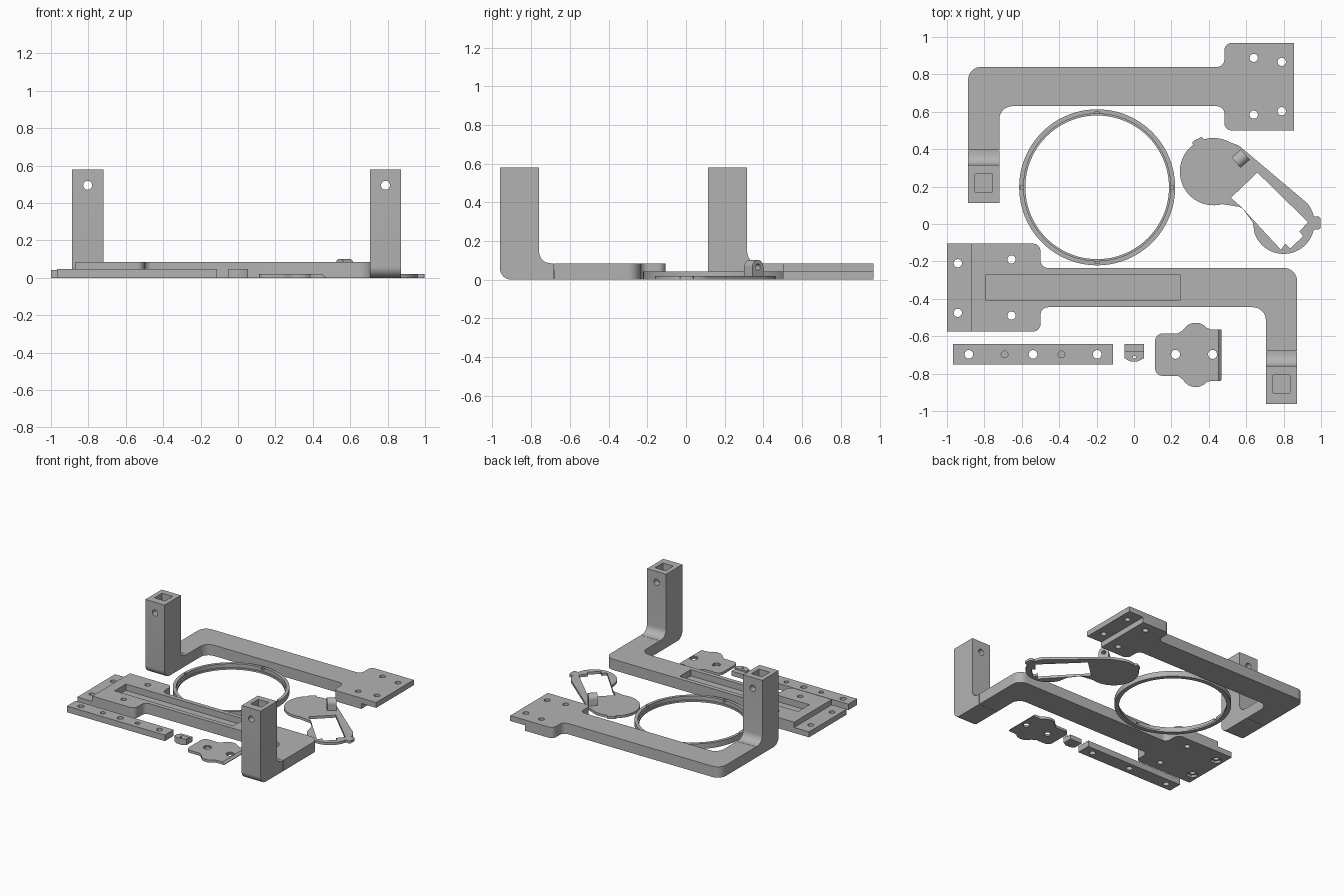
import bpy, bmesh, math
from mathutils import Vector, Matrix

if "Cube" in bpy.data.objects:
    bpy.data.objects.remove(bpy.data.objects["Cube"])

grey = bpy.data.materials.new("plain_grey")
grey.diffuse_color = (0.45, 0.45, 0.45, 1)
grey.use_nodes = True
grey.node_tree.nodes["Principled BSDF"].inputs["Base Color"].default_value = grey.diffuse_color


def outline(points, steps=8):
    """Polygon from (x, y) or (x, y, corner radius) points."""
    out, n = [], len(points)
    for i, p in enumerate(points):
        c = Vector(p[:2])
        r = p[2] if len(p) > 2 else 0
        if not r:
            out.append(c)
            continue
        a = (Vector(points[i - 1][:2]) - c).normalized()
        b = (Vector(points[(i + 1) % n][:2]) - c).normalized()
        half = a.angle(b) / 2
        mid = c + (a + b).normalized() * (r / math.sin(half))
        t = r / math.tan(half)
        s, e = c + a * t - mid, c + b * t - mid
        turn = s.x * e.y - s.y * e.x
        sweep = math.copysign(s.angle(e), turn)
        for k in range(steps + 1):
            out.append(mid + Matrix.Rotation(sweep * k / steps, 2) @ s)
    return out


def arc(cx, cy, r, a0, a1, n):
    return [(cx + r * math.cos(math.radians(a0 + (a1 - a0) * k / n)),
             cy + r * math.sin(math.radians(a0 + (a1 - a0) * k / n))) for k in range(n + 1)]


def circle(x, y, r, n=32):
    return arc(x, y, r, 0, 360 * (n - 1) / n, n - 1)


def rect(x0, x1, y0, y1):
    return [(x0, y0), (x1, y0), (x1, y1), (x0, y1)]


def prism(name, points, lo, hi, place=None):
    """Extrude an outline from lo to hi; place maps (u, v, w) into space."""
    place = place or (lambda u, v, w: (u, v, w))
    bm = bmesh.new()
    pts = outline(points)
    low = [bm.verts.new(place(p[0], p[1], lo)) for p in pts]
    top = [bm.verts.new(place(p[0], p[1], hi)) for p in pts]
    bm.faces.new(low)
    bm.faces.new(top)
    for i in range(len(pts)):
        j = (i + 1) % len(pts)
        bm.faces.new((low[i], low[j], top[j], top[i]))
    bmesh.ops.recalc_face_normals(bm, faces=bm.faces)
    mesh = bpy.data.meshes.new(name)
    bm.to_mesh(mesh)
    bm.free()
    mesh.materials.append(grey)
    ob = bpy.data.objects.new(name, mesh)
    bpy.context.collection.objects.link(ob)
    return ob


def combine(ob, tool, mode="DIFFERENCE"):
    bpy.context.view_layer.objects.active = ob
    m = ob.modifiers.new("join", "BOOLEAN")
    m.operation, m.solver, m.object = mode, "EXACT", tool
    bpy.ops.object.modifier_apply(modifier=m.name)
    bpy.data.objects.remove(tool)


def cut(ob, points, lo, hi, place=None):
    combine(ob, prism("cutter", points, lo, hi, place), "DIFFERENCE")


def along_x(u, v, w):
    return (w, u, v)


def along_y(u, v, w):
    return (u, w, v)


T, TOP, LAP = 0.085, 0.58, 0.043   # arm thickness, post height, lap thickness


def arm(name, plan, x0, x1, y0, holes):
    """Flat arm with an upright square-socket post at its front end."""
    ob = prism(name, plan, 0, T)
    y1 = y0 + 0.203
    side = [(y0, 0, 0.06), (y0 + 0.28, 0), (y0 + 0.28, T), (y1, T, 0.06), (y1, TOP), (y0, TOP)]
    combine(ob, prism("post", side, x0, x1, along_x), "UNION")
    cx, cy = (x0 + x1) / 2, y0 + 0.107
    cut(ob, rect(cx - 0.046, cx + 0.046, cy - 0.048, cy + 0.048), 0.3, 0.7)
    cut(ob, circle(cx, 0.495, 0.024), y0 - 0.1, y1 + 0.05, along_y)
    for x, y in holes:
        cut(ob, circle(x, y, 0.022), -0.1, 0.2)
    return ob


# front arm with pocket and lap joint
front = arm("front_arm", [
    (-1, -0.575), (-0.5, -0.575, 0.04), (-0.5, -0.445, 0.04), (0.705, -0.445, 0.07),
    (0.705, -0.68), (0.872, -0.68), (0.872, -0.235, 0.07), (-0.5, -0.235, 0.04),
    (-0.5, -0.105, 0.04), (-1, -0.105)], 0.705, 0.872, -0.962,
    [(-0.942, -0.21), (-0.655, -0.19), (-0.942, -0.475), (-0.655, -0.49)])
cut(front, rect(-1.1, -0.87, -0.7, 0), LAP, 0.2)
cut(front, rect(-0.79, 0.245, -0.41, -0.27), 0.035, 0.2)
for y in (-0.21, -0.475):
    cut(front, circle(-0.942, y, 0.042, 6), -0.1, 0.018)

# rear arm with matching underside lap
rear = arm("rear_arm", [
    (-0.887, 0.395), (-0.72, 0.395), (-0.72, 0.63, 0.07), (0.483, 0.63, 0.04),
    (0.483, 0.5, 0.04), (0.856, 0.5), (0.856, 0.968), (0.483, 0.968, 0.04),
    (0.483, 0.84, 0.04), (-0.887, 0.84, 0.07)], -0.887, -0.72, 0.113,
    [(0.64, 0.888), (0.79, 0.867), (0.64, 0.585), (0.79, 0.603)])
cut(rear, rect(0.726, 1, 0.4, 1.1), -0.1, LAP)

# ring with an inner lip and four small notches
RX, RY = -0.197, 0.196
ring = prism("ring", circle(RX, RY, 0.417, 96), 0, 0.043)
cut(ring, circle(RX, RY, 0.384, 96), -0.1, 0.2)
cut(ring, circle(RX, RY, 0.393, 96), 0.014, 0.2)
for k in range(4):
    a = math.pi / 2 * k
    x, y = RX + 0.395 * math.cos(a), RY + 0.395 * math.sin(a)
    cut(ring, rect(x - 0.011, x + 0.011, y - 0.011, y + 0.011), 0.025, 0.2)

# lever plate with window, stops and eyelet
L = 0.02
body = (arc(0.425, 0.28, 0.18, 60, 285, 36) + [(0.575, 0.09, 0.05), (0.635, 0.01, 0.04)]
        + arc(0.8, 0.005, 0.165, 200, 400, 32) + [(0.56, 0.42, 0.08)])
lever = prism("lever", body, 0, L)
combine(lever, prism("stop", [(0.32, 0.39), (0.38, 0.39), (0.38, 0.435), (0.365, 0.468, 0.01),
                              (0.312, 0.44, 0.01)], 0, L), "UNION")
combine(lever, prism("tip", [(0.94, -0.03), (0.998, -0.03, 0.015), (0.998, 0.04, 0.015),
                             (0.94, 0.04)], 0, L), "UNION")
cut(lever, [(0.66, 0.275), (0.93, 0.01), (0.885, -0.04), (0.905, -0.065), (0.835, -0.13),
            (0.81, -0.105), (0.785, -0.137), (0.63, 0.03), (0.575, 0.09), (0.518, 0.14)], -0.1, 0.1)


def on_lever(u, v, w):
    return (0.57 + 0.65 * u + 0.76 * w, 0.35 - 0.76 * u + 0.65 * w, v)


eye = prism("lever_eyelet", [(-0.037, 0.01), (0.037, 0.01), (0.037, 0.102, 0.036),
                             (-0.037, 0.102, 0.036)], -0.033, 0.033, on_lever)
cut(eye, circle(0, 0.066, 0.016, 20), -0.1, 0.1, on_lever)

# drilled bar
bar = prism("drilled_bar", rect(-0.967, -0.112, -0.752, -0.642), 0, 0.048)
for x in (-0.883, -0.54, -0.197):
    cut(bar, circle(x, -0.697, 0.023), -0.1, 0.1)
for x in (-0.692, -0.388):
    cut(bar, circle(x, -0.697, 0.018), 0.015, 0.1)

# small stepped block
block = prism("small_block", [(-0.05, -0.642), (-0.05, -0.718), (-0.02, -0.735),
                              (0.02, -0.735), (0.054, -0.718), (0.054, -0.642)], 0, 0.048)
cut(block, rect(-0.1, 0.1, -0.682, -0.6), 0.036, 0.1)
cut(block, circle(0.002, -0.712, 0.008, 16), -0.1, 0.1)

# cover plate with two lobes and a sloped right edge
cover = prism("cover_plate", (
    [(0.113, -0.812, 0.04), (0.235, -0.812, 0.02)] + arc(0.33, -0.795, 0.077, 210, 320, 14)
    + [(0.41, -0.84, 0.01), (0.467, -0.84, 0.01), (0.467, -0.563), (0.41, -0.563, 0.01)]
    + arc(0.33, -0.605, 0.077, 40, 150, 14) + [(0.235, -0.585, 0.02), (0.113, -0.585, 0.04)]), 0, L)
cut(cover, [(0.45, L + 0.001), (0.468, 0.004), (0.6, 0.004), (0.6, 0.1)], -1, -0.4, along_y)
for x in (0.222, 0.42):
    cut(cover, circle(x, -0.697, 0.024), -0.1, 0.1)
    cut(cover, circle(x, -0.697, 0.031), 0.013, 0.1)

# smooth curved walls, keep edges sharp
for ob in bpy.context.scene.objects:
    ob.select_set(True)
bpy.context.view_layer.objects.active = front
bpy.ops.object.shade_smooth_by_angle(angle=math.radians(30))
